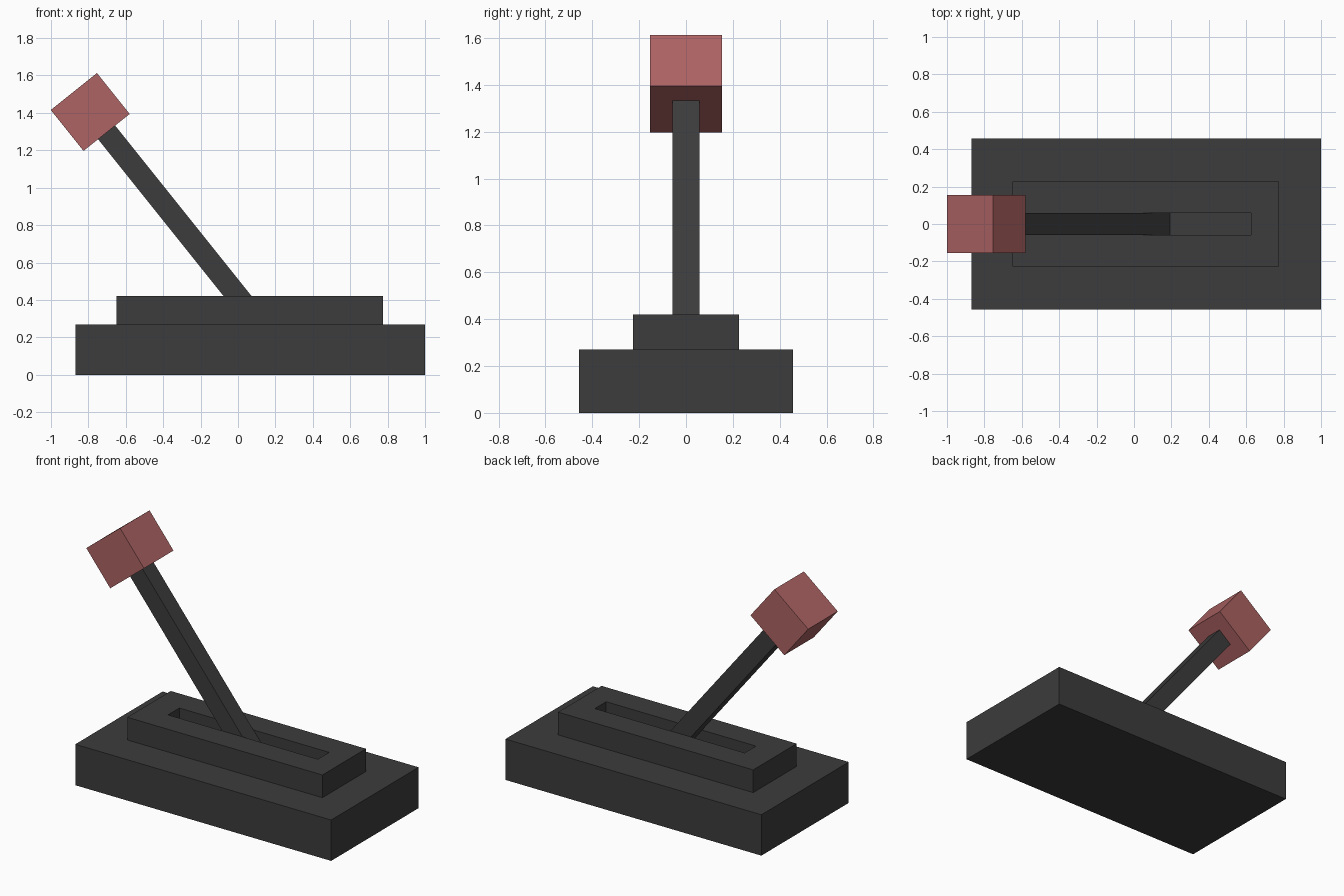
import bpy
import math
from mathutils import Vector

cube = bpy.data.objects.get("Cube")
if cube:
    bpy.data.objects.remove(cube, do_unlink=True)


def make_material(name, color):
    mat = bpy.data.materials.new(name)
    mat.use_nodes = True
    mat.diffuse_color = color
    mat.node_tree.nodes["Principled BSDF"].inputs["Base Color"].default_value = color
    return mat


def box(name, center, size, mat, tilt=0.0):
    bpy.ops.mesh.primitive_cube_add(size=1, location=center, rotation=(0, tilt, 0))
    obj = bpy.context.object
    obj.name = name
    obj.scale = size
    obj.data.materials.append(mat)
    return obj


def span_box(name, low, high, mat):
    low, high = Vector(low), Vector(high)
    return box(name, (low + high) / 2, high - low, mat)


charcoal = make_material("charcoal", (0.045, 0.045, 0.045, 1))
red = make_material("muted_red", (0.42, 0.125, 0.125, 1))

# Stepped base
BASE_TOP, PLATE_TOP = 0.27, 0.42
span_box("base", (-0.87, -0.456, 0), (1, 0.456, BASE_TOP), charcoal)
plate = span_box("slot_plate", (-0.65, -0.227, BASE_TOP), (0.776, 0.227, PLATE_TOP), charcoal)

# Slot cut through the upper plate
cutter = span_box("slot_cutter", (-0.47, -0.059, BASE_TOP - 0.1),
                  (0.625, 0.059, PLATE_TOP + 0.1), charcoal)
cut = plate.modifiers.new("slot", 'BOOLEAN')
cut.operation = 'DIFFERENCE'
cut.solver = 'EXACT'
cut.object = cutter
bpy.context.view_layer.objects.active = plate
bpy.ops.object.modifier_apply(modifier=cut.name)
bpy.data.objects.remove(cutter, do_unlink=True)

# Tilted lever, running from inside the base into the handle
handle_center = Vector((-0.79, 0, 1.405))
tilt = -math.atan2(0.8, 1.0)
axis = Vector((math.sin(tilt), 0, math.cos(tilt)))
length = 1.5
box("lever", handle_center - axis * length / 2, (0.117, 0.115, length), charcoal, tilt)

# Block handle
box("handle", handle_center, (0.316, 0.308, 0.28), red, tilt)
